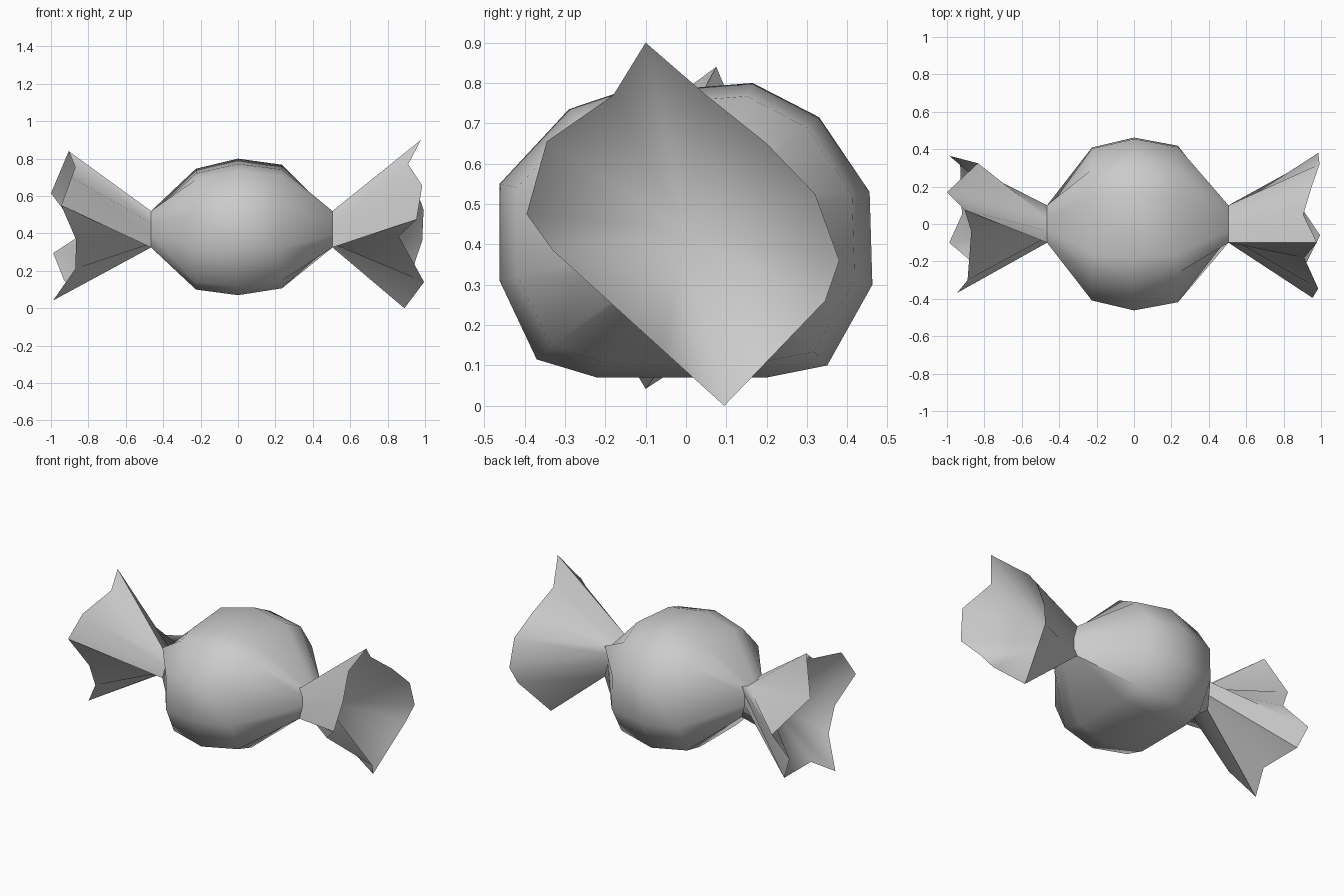
import bpy, bmesh, math

if "Cube" in bpy.data.objects:
    bpy.data.objects.remove(bpy.data.objects["Cube"])

# Cross-sections: 12 (y, z) points, corner strands at 0, 3, 6, 9
BELLY = [(-.29, .735), (-.462, .55), (-.462, .31), (-.37, .115), (-.22, .07), (.2, .07),
         (.35, .10), (.462, .30), (.455, .53), (.33, .715), (.165, .80), (-.18, .772)]
NECK = [(-.1, .52), (-.07, .455), (-.07, .39), (-.1, .325), (-.035, .345), (.035, .345),
        (.1, .325), (.07, .39), (.07, .455), (.1, .52), (.035, .50), (-.035, .50)]

# Ragged (x, y, z) rims of the twisted wrapper ends
RIM_R = [(.978, -.10, .90), (.91, -.18, .77), (.985, -.345, .655), (.955, -.395, .475),
         (.86, -.33, .385), (.995, -.06, .14), (.89, .095, 0), (.95, .345, .26),
         (.985, .38, .36), (.992, .32, .525), (.95, .2, .65), (.905, .05, .77)]
RIM_L = [(-.905, .075, .84), (-.87, -.04, .755), (-.89, -.3, .70), (-.945, -.368, .55),
         (-.865, -.27, .365), (-.87, -.2, .21), (-.988, -.10, .042), (-.92, .05, .14),
         (-.93, .335, .15), (-.988, .365, .295), (-.835, .325, .395), (-1.0, .17, .615)]


def ring(profile, x, s=1.0, cz=.435):
    return [(x, y * s, cz + (z - .435) * s) for y, z in profile]


def finish(name, bm, angle):
    me = bpy.data.meshes.new(name)
    bm.to_mesh(me)
    bm.free()
    ob = bpy.data.objects.new(name, me)
    bpy.context.collection.objects.link(ob)
    bpy.ops.object.select_all(action='DESELECT')
    ob.select_set(True)
    bpy.context.view_layer.objects.active = ob
    bpy.ops.object.shade_smooth_by_angle(angle=math.radians(angle))


def loft(name, rings, angle):
    bm = bmesh.new()
    loops = [[bm.verts.new(p) for p in r] for r in rings]
    for a, b in zip(loops, loops[1:]):
        for i in range(12):
            j = (i + 1) % 12
            bm.faces.new((a[i], a[j], b[j], b[i]))
    bmesh.ops.recalc_face_normals(bm, faces=bm.faces)
    # make the walls face away from the long axis
    if sum(f.normal.y * f.calc_center_median().y for f in bm.faces) < 0:
        bmesh.ops.reverse_faces(bm, faces=bm.faces)
    finish(name, bm, angle)


def hollow(name, rim, apex):
    bm = bmesh.new()
    vs = [bm.verts.new(p) for p in rim]
    tip = bm.verts.new(apex)
    for i in range(12):
        f = bm.faces.new((vs[i], vs[(i + 1) % 12], tip))
        f.normal_update()
        if f.normal.x * apex[0] < 0:
            f.normal_flip()
    finish(name, bm, 180)


# Candy body, pinched at both necks
neck_l, neck_r = ring(NECK, -.465), ring(NECK, .505)
loft("candy_body", [neck_l, ring(BELLY, -.225, .885, .423), ring(BELLY, 0),
                    ring(BELLY, .235, .905, .437), neck_r], 50)

# Flared wrapper ends with their hollow insides
loft("wrapper_end_right", [neck_r, RIM_R], 50)
loft("wrapper_end_left", [neck_l, RIM_L], 50)
hollow("hollow_right", RIM_R, (.6, 0, .43))
hollow("hollow_left", RIM_L, (-.56, 0, .43))
